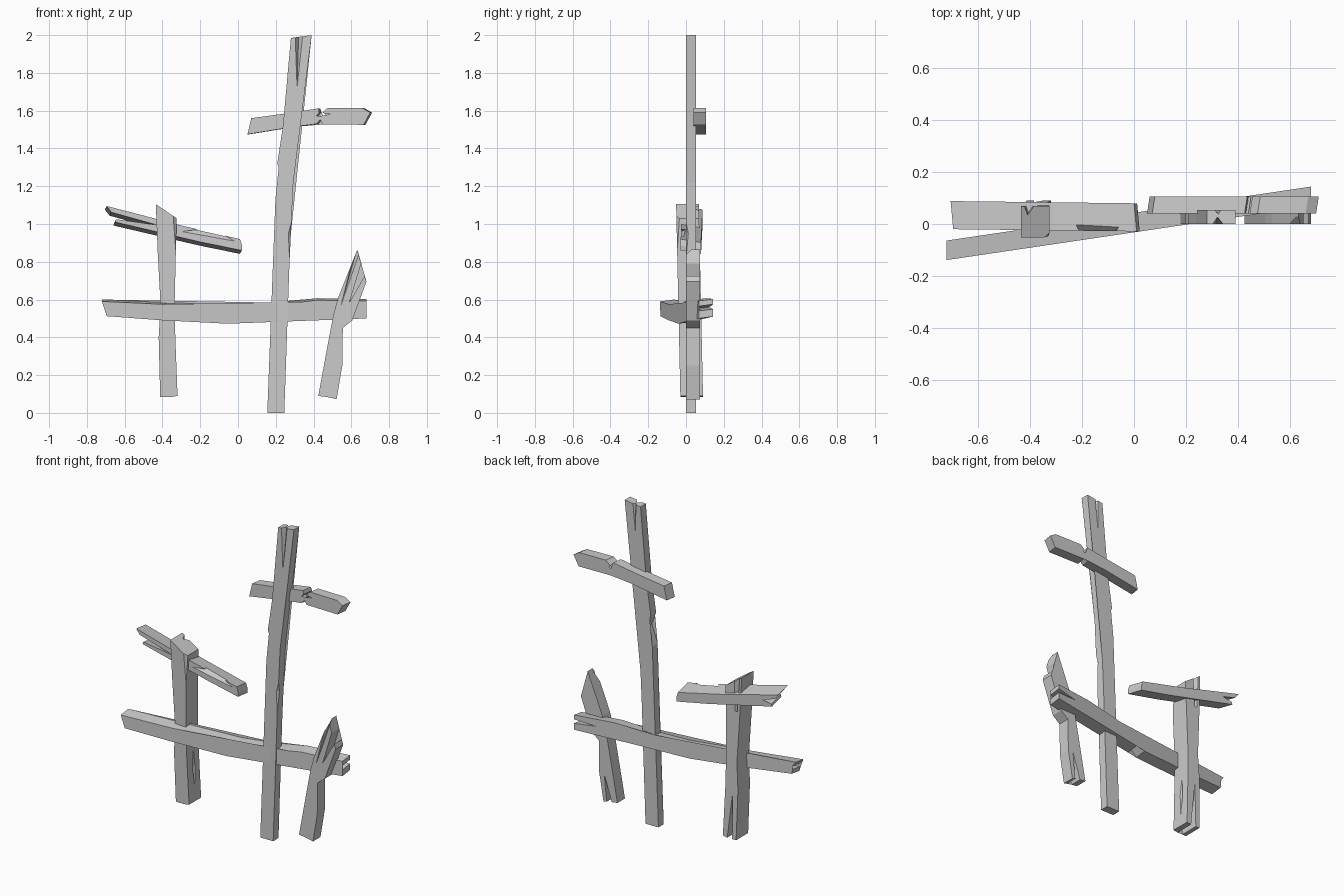
import bpy, bmesh
from mathutils import Vector


def finish(name, bm):
    bmesh.ops.recalc_face_normals(bm, faces=bm.faces[:])
    me = bpy.data.meshes.new(name)
    bm.to_mesh(me)
    bm.free()
    ob = bpy.data.objects.new(name, me)
    bpy.context.collection.objects.link(ob)
    return ob


def plank(name, outline, front, thick, back=(0, 0)):
    """Extrude an x-z outline along y; front(x, z) gives the front face, back shifts the rear face."""
    bm = bmesh.new()
    f = [bm.verts.new((x, front(x, z), z)) for x, z in outline]
    b = [bm.verts.new((x + back[0], front(x, z) + thick, z + back[1])) for x, z in outline]
    n = len(f)
    caps = [bm.faces.new(f), bm.faces.new(b[::-1])]
    for i in range(n):
        j = (i + 1) % n
        bm.faces.new((f[j], f[i], b[i], b[j]))
    bmesh.ops.triangulate(bm, faces=caps)
    return finish(name, bm)


def chip(ob, *pts):
    """Cut a splinter (convex hull of a few points) out of a plank."""
    bm = bmesh.new()
    for p in pts:
        bm.verts.new(p)
    bmesh.ops.convex_hull(bm, input=bm.verts[:])
    cutter = finish("splinter_cutter", bm)
    cutter.hide_render = True
    m = ob.modifiers.new("chip", 'BOOLEAN')
    m.operation, m.solver, m.object = 'DIFFERENCE', 'EXACT', cutter
    bpy.context.view_layer.update()
    ev = ob.evaluated_get(bpy.context.evaluated_depsgraph_get())
    me = bpy.data.meshes.new_from_object(ev)
    ob.modifiers.clear()
    ob.data = me
    bpy.data.objects.remove(cutter)


# tall crooked post
post = plank("tall_post", [
    (.155, 0), (.245, 0), (.262, .5), (.272, .78), (.28, .95), (.293, 1.22), (.325, 1.5),
    (.355, 1.72), (.39, 2.0), (.28, 1.985), (.238, 1.52), (.208, 1.32), (.238, 1.24),
    (.198, 1.13), (.187, .8), (.178, .55)], lambda x, z: 0, .053)
chip(post, (.312, -.002, 1.7), (.295, -.01, 2.02), (.352, -.01, 2.02), (.322, .03, 2.02))
chip(post, (.255, -.01, .94), (.30, .03, .96), (.30, -.01, .95), (.277, -.002, .7), (.286, -.002, 1.03))
chip(post, (.31, .06, 1.72), (.30, .07, 2.02), (.345, .07, 2.02), (.325, .035, 2.02))

# short left post, split at the foot
left = plank("left_post", [
    (-.435, 1.105), (-.325, 1.03), (-.335, .6), (-.332, .4), (-.32, .09), (-.35, .085),
    (-.383, .37), (-.385, .085), (-.412, .085), (-.42, .4), (-.41, .57), (-.425, .85)],
    lambda x, z: -.028 - .022 * z, .12)
chip(left, (-.41, .03, 1.13), (-.43, .085, 1.13), (-.37, .085, 1.13), (-.40, .068, .8))
chip(left, (-.36, -.065, 1.07), (-.31, -.065, 1.07), (-.31, -.02, 1.05), (-.332, -.05, .84))
chip(left, (-.345, .03, .3), (-.30, .0, .3), (-.30, .06, .3), (-.325, .03, .48), (-.318, .03, .14))

# long lower rail, running obliquely, split at both ends
rail = plank("lower_rail", [
    (-.72, .59), (-.4, .575), (0, .56), (.2, .57), (.42, .597), (.68, .593), (.68, .565),
    (.54, .55), (.68, .54), (.68, .50), (.3, .487), (.02, .475), (0, .515), (-.05, .472),
    (-.4, .49), (-.695, .512), (-.70, .54), (-.545, .538), (-.70, .562)],
    lambda x, z: -.032 + .148 * x, .075, (0, .01))
chip(rail, (-.56, -.112, .587), (-.24, -.065, .572), (-.4, -.12, .54), (-.4, -.12, .61), (-.4, -.065, .61))

# slanted upper left board, split at its outer end
board = plank("upper_left_board", [
    (-.695, 1.095), (-.52, 1.05), (-.3, .992), (.01, .92), (.022, .885), (.02, .86),
    (-.2, .905), (-.65, 1.01), (-.645, 1.025), (-.43, .995), (-.67, 1.062)],
    lambda x, z: -.02 - .012 * (x + .69), .108, (-.01, -.018))
chip(board, (-.3, -.025, .96), (-.02, -.028, .91), (-.14, -.045, .98), (-.14, -.045, .92), (-.14, .02, .98))

# broken upper right board
plank("upper_right_board", [
    (.07, 1.56), (.25, 1.585), (.425, 1.612), (.43, 1.59), (.415, 1.572), (.44, 1.572),
    (.435, 1.56), (.455, 1.575), (.50, 1.58), (.445, 1.588), (.475, 1.615), (.66, 1.613),
    (.70, 1.59), (.665, 1.525), (.45, 1.528), (.435, 1.552), (.415, 1.53), (.3, 1.515),
    (.05, 1.475), (.062, 1.525)], lambda x, z: .04, .065, (.01, 0))

# leaning right stake, split at both ends
stake = plank("right_stake", [
    (.425, .09), (.475, .36), (.505, .52), (.53, .61), (.632, .865), (.652, .79), (.59, .585),
    (.67, .725), (.68, .695), (.605, .49), (.555, .45), (.552, .25), (.522, .072),
    (.50, .078), (.518, .25), (.465, .085)], lambda x, z: 0, .075)
chip(stake, (.62, -.01, .88), (.66, -.01, .88), (.64, .035, .9), (.54, -.002, .55))
